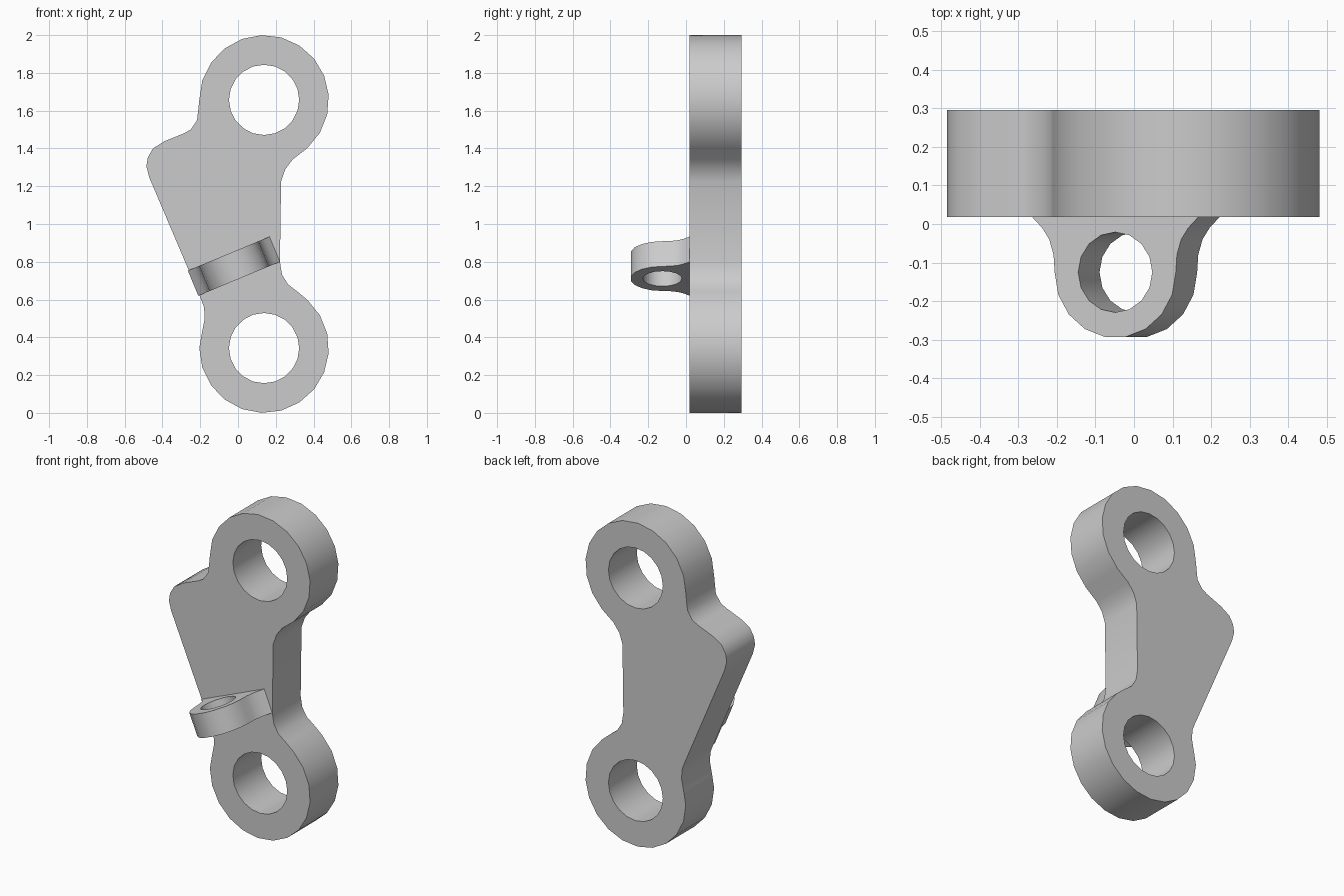
import bpy, bmesh
from math import sin, cos, radians
from mathutils import Vector

cube = bpy.data.objects.get("Cube")
if cube:
    bpy.data.objects.remove(cube, do_unlink=True)

grey = bpy.data.materials.new("plain grey")
grey.use_nodes = True
grey.diffuse_color = (0.6, 0.6, 0.6, 1)
grey.node_tree.nodes["Principled BSDF"].inputs["Base Color"].default_value = (0.6, 0.6, 0.6, 1)


def arc(cx, cy, r, start, end, steps):
    """Points along an arc, angles in degrees, both ends included."""
    angles = [radians(start + (end - start) * i / steps) for i in range(steps + 1)]
    return [(cx + r * cos(a), cy + r * sin(a)) for a in angles]


def circle(cx, cy, r, sides):
    return arc(cx, cy, r, 0, 360, sides)[:-1]


def extruded_part(name, loops, origin, u, v, depth):
    """Fill an outline with holes in the plane (u, v) and extrude it by depth."""
    bm = bmesh.new()
    edges = []
    for loop in loops:
        verts = [bm.verts.new(origin + u * a + v * b) for a, b in loop]
        edges += [bm.edges.new((p, q)) for p, q in zip(verts, verts[1:] + verts[:1])]
    bmesh.ops.triangle_fill(bm, edges=edges, use_beauty=True)
    result = bmesh.ops.extrude_face_region(bm, geom=bm.faces[:])
    moved = [g for g in result["geom"] if isinstance(g, bmesh.types.BMVert)]
    bmesh.ops.translate(bm, verts=moved, vec=depth)
    bmesh.ops.recalc_face_normals(bm, faces=bm.faces[:])
    mesh = bpy.data.meshes.new(name)
    bm.to_mesh(mesh)
    bm.free()
    mesh.materials.append(grey)
    obj = bpy.data.objects.new(name, mesh)
    bpy.context.collection.objects.link(obj)
    bpy.ops.object.select_all(action="DESELECT")
    obj.select_set(True)
    bpy.context.view_layer.objects.active = obj
    bpy.ops.object.shade_smooth_by_angle(angle=radians(35))
    return obj


# Main plate: two rings joined by a web with a rounded shoulder
RING_X, RING_R, HOLE_R = 0.138, 0.343, 0.186
LOW, HIGH = RING_R, 2 - RING_R
outline = arc(RING_X, HIGH, RING_R, -48, 180, 13)
outline += [(-0.21, 1.607), (-0.217, 1.549), (-0.25, 1.5), (-0.286, 1.48),
            (-0.39, 1.438), (-0.45, 1.4), (-0.477, 1.353), (-0.485, 1.305),
            (-0.47, 1.247), (-0.195, 0.6), (-0.18, 0.56), (-0.176, 0.5), (-0.19, 0.43)]
outline += arc(RING_X, LOW, RING_R, 180, 408, 13)
outline += [(0.315, 0.642), (0.265, 0.68), (0.233, 0.732), (0.222, 0.8),
            (0.228, 1.225), (0.25, 1.289), (0.29, 1.342)]
holes = [circle(RING_X, z, HOLE_R, 20) for z in (LOW, HIGH)]
extruded_part("link_plate", [outline] + holes, Vector((0, 0.018, 0)),
              Vector((1, 0, 0)), Vector((0, 0, 1)), Vector((0, 0.277, 0)))

# Tilted lug on the front, with flared foot and round eye
TILT = radians(22.6)
along = Vector((cos(TILT), 0, sin(TILT)))
normal = Vector((-sin(TILT), 0, cos(TILT)))
THICK = 0.144
flare = [(0.235, 0.02), (0.205, -0.01), (0.185, -0.04), (0.173, -0.08)]
lug = [(-a, b) for a, b in flare]
lug += arc(0, -0.125, 0.17, 180, 360, 9)
lug += flare[::-1]
extruded_part("front_lug", [lug, circle(0, -0.125, 0.104, 16)],
              Vector((-0.021, 0, 0.777)) - normal * THICK / 2,
              along, Vector((0, 1, 0)), normal * THICK)
